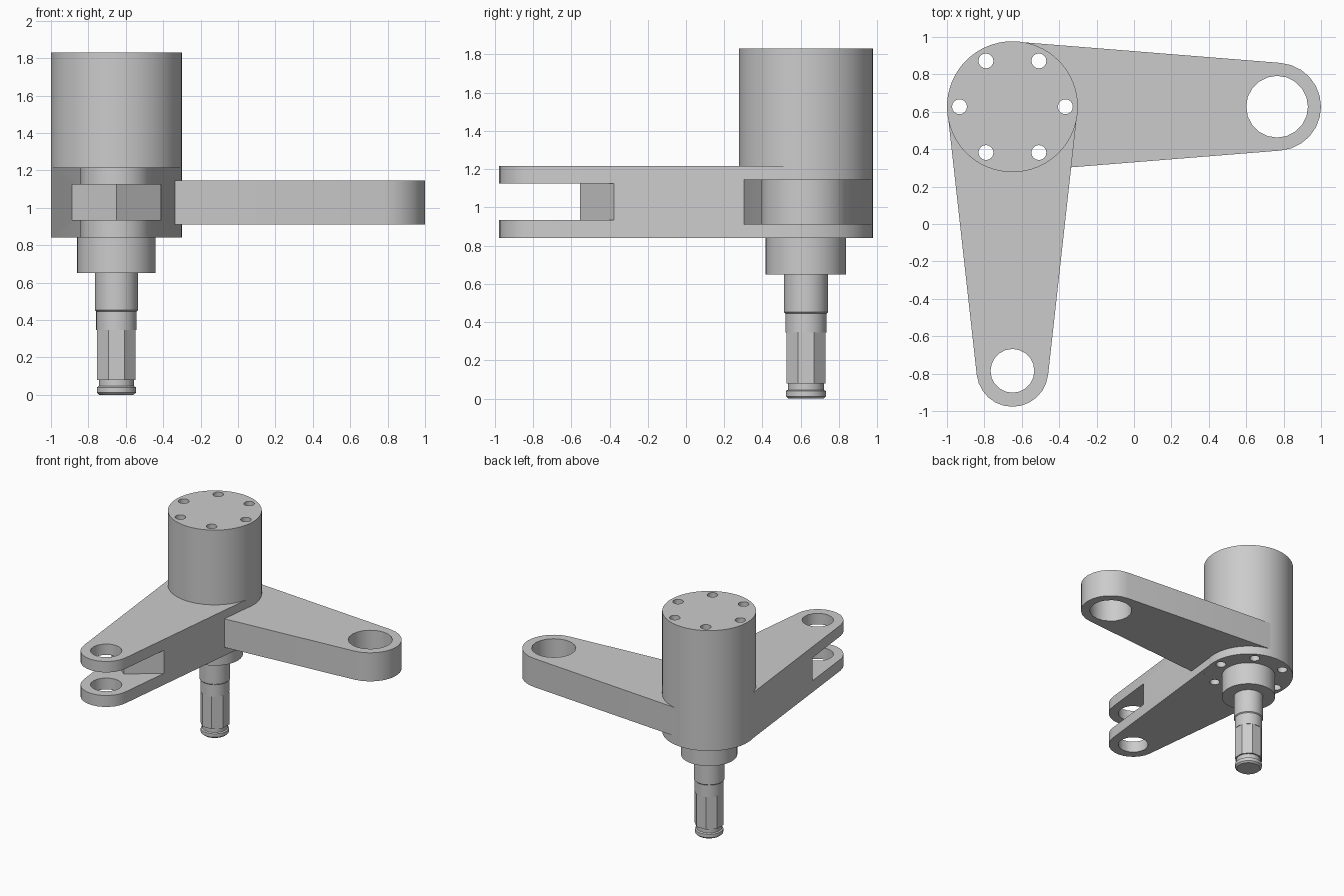
import bpy, bmesh, math
from mathutils import Vector

cube = bpy.data.objects.get("Cube")
if cube:
    bpy.data.objects.remove(cube, do_unlink=True)

steel = bpy.data.materials.new("grey steel")
steel.use_nodes = True
steel.diffuse_color = (0.6, 0.6, 0.6, 1)
steel.node_tree.nodes["Principled BSDF"].inputs["Base Color"].default_value = (0.6, 0.6, 0.6, 1)

HUB = Vector((-0.65, 0.627))
HUB_R = 0.35


def circle(center, r, n, turn=0.0):
    return [Vector((center[0] + r * math.cos(math.tau * i / n + turn),
                    center[1] + r * math.sin(math.tau * i / n + turn))) for i in range(n)]


def prism(name, outline, z0, z1):
    """Extrude a flat outline from z0 up to z1."""
    bm = bmesh.new()
    base = bm.faces.new([bm.verts.new((p.x, p.y, z0)) for p in outline])
    top = bmesh.ops.extrude_face_region(bm, geom=[base])["geom"]
    bmesh.ops.translate(bm, vec=(0, 0, z1 - z0),
                        verts=[g for g in top if isinstance(g, bmesh.types.BMVert)])
    bmesh.ops.recalc_face_normals(bm, faces=bm.faces)
    return finish(name, bm)


def finish(name, bm):
    mesh = bpy.data.meshes.new(name)
    bm.to_mesh(mesh)
    bm.free()
    mesh.materials.append(steel)
    obj = bpy.data.objects.new(name, mesh)
    bpy.context.collection.objects.link(obj)
    return obj


def select(obj):
    bpy.ops.object.select_all(action="DESELECT")
    obj.select_set(True)
    bpy.context.view_layer.objects.active = obj


def smooth(obj, angle=30):
    select(obj)
    bpy.ops.object.shade_smooth_by_angle(angle=math.radians(angle))


def cut(obj, outlines, z0=-1, z1=3):
    """Subtract a prism for each outline."""
    for outline in outlines:
        cutter = prism("cutter", outline, z0, z1)
        cutter.hide_render = True
        mod = obj.modifiers.new("cut", "BOOLEAN")
        mod.operation, mod.solver, mod.object = "DIFFERENCE", "EXACT", cutter
        select(obj)
        bpy.ops.object.modifier_apply(modifier=mod.name)
        bpy.data.objects.remove(cutter, do_unlink=True)


def arm_outline(tip, tip_r):
    """Two arcs joined by the tangents of the hub and tip circles."""
    hub_r = HUB_R - 0.002
    axis = Vector(tip) - HUB
    heading = math.atan2(axis.y, axis.x)
    a = math.acos((hub_r - tip_r) / axis.length)
    pts = []
    for c, r, start, end, n in ((tip, tip_r, -a, a, 12),
                                (HUB, hub_r, a, math.tau - a, 36)):
        for i in range(n + 1):
            t = heading + start + (end - start) * i / n
            pts.append(Vector((c[0] + r * math.cos(t), c[1] + r * math.sin(t))))
    return pts


bolt_holes = [circle(HUB + Vector((math.cos(k * math.tau / 6), math.sin(k * math.tau / 6))) * 0.283,
                     0.04, 16) for k in range(6)]

# Main hub cylinder with its ring of bolt holes
hub = prism("hub", circle(HUB, HUB_R, 64), 0.84, 1.83)
cut(hub, bolt_holes)
smooth(hub)

# Solid side arm
side_tip = (0.765, 0.627)
side_arm = prism("side_arm", arm_outline(side_tip, 0.235), 0.91, 1.145)
cut(side_arm, bolt_holes + [circle(side_tip, 0.165, 20)])
smooth(side_arm)

# Forked front arm: the slot ends in a pointed wedge
front_tip = (-0.65, -0.785)
fork_arm = prism("fork_arm", arm_outline(front_tip, 0.192), 0.841, 1.215)
cut(fork_arm, bolt_holes + [circle(front_tip, 0.117, 20)])
slot = [Vector(p) for p in ((-1.05, -1.2), (-0.25, -1.2), (-0.25, -0.255),
                            (-0.65, -0.555), (-1.05, -0.255))]
cut(fork_arm, [slot], 0.935, 1.125)
smooth(fork_arm)


def turned(name, profile, n=40, turn=0.0):
    """Stack rings of (radius, z) about the hub axis."""
    bm = bmesh.new()
    rings = [[bm.verts.new((p.x, p.y, z)) for p in circle(HUB, r, n, turn)] for r, z in profile]
    for lo, hi in zip(rings, rings[1:]):
        for i in range(n):
            j = (i + 1) % n
            bm.faces.new((lo[i], lo[j], hi[j], hi[i]))
    bm.faces.new(rings[0])
    bm.faces.new(rings[-1])
    bmesh.ops.recalc_face_normals(bm, faces=bm.faces)
    return finish(name, bm)


# Stepped spindle below the hub
smooth(turned("collar", [(0.21, 0.65), (0.21, 0.845)]))
smooth(turned("spindle_shoulder", [(0.108, 0.345), (0.108, 0.445), (0.115, 0.452), (0.115, 0.66)]))
turned("spindle_flats", [(0.111, 0.08), (0.111, 0.347)], 8, math.pi / 8)
smooth(turned("spindle_end", [(0.092, 0), (0.105, 0.012), (0.105, 0.04), (0.094, 0.046),
                              (0.094, 0.085)]))
